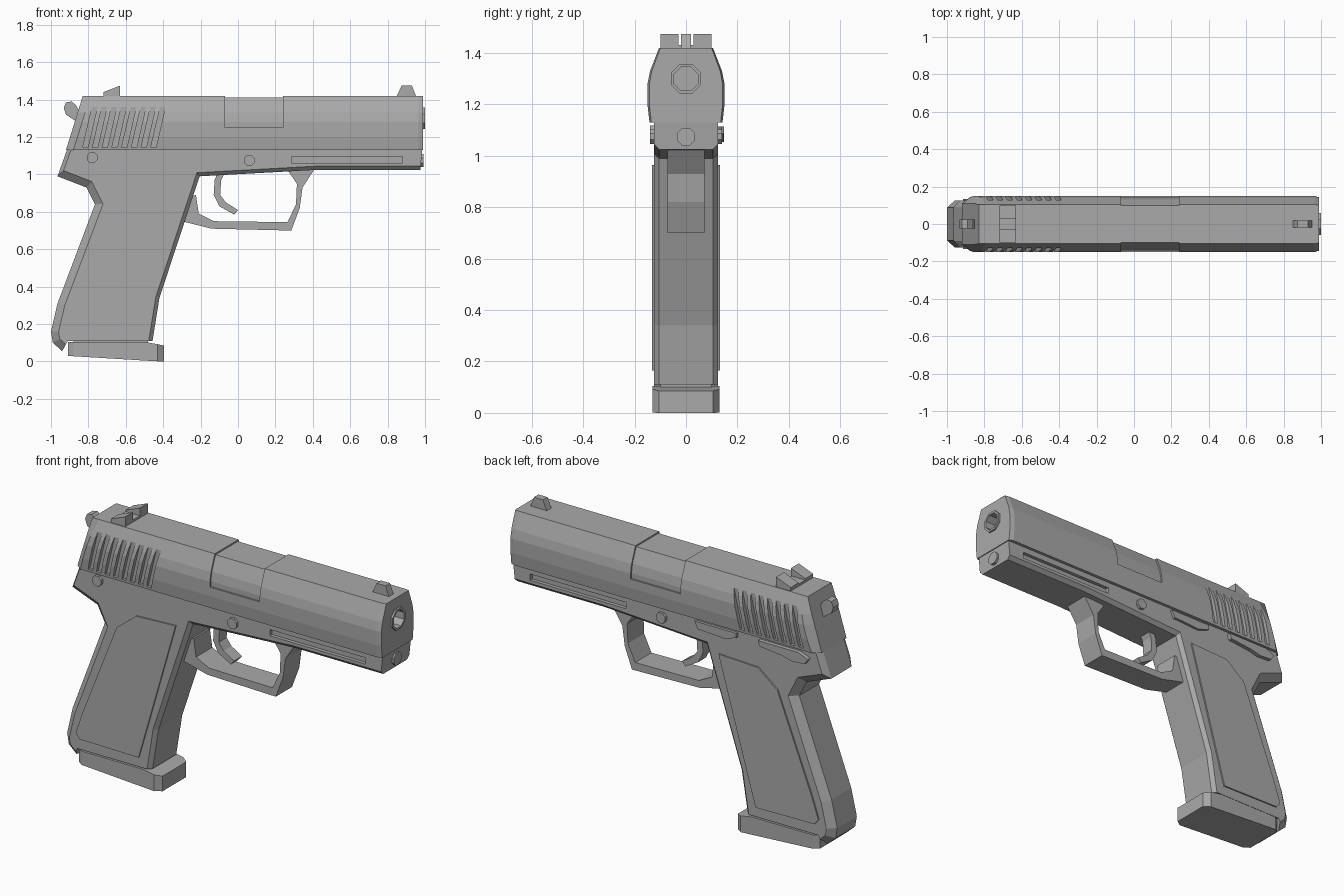
import bpy, bmesh, math
from mathutils import Matrix

cube = bpy.data.objects.get("Cube")
if cube:
    bpy.data.objects.remove(cube, do_unlink=True)

GREY = (0.4, 0.4, 0.4, 1)
grey = bpy.data.materials.new("plain_grey")
grey.use_nodes = True
grey.diffuse_color = GREY
bsdf = next(n for n in grey.node_tree.nodes if n.type == 'BSDF_PRINCIPLED')
bsdf.inputs["Base Color"].default_value = GREY
bsdf.inputs["Roughness"].default_value = 0.6


def finish(name, bm):
    bmesh.ops.recalc_face_normals(bm, faces=bm.faces)
    mesh = bpy.data.meshes.new(name)
    bm.to_mesh(mesh)
    bm.free()
    mesh.materials.append(grey)
    obj = bpy.data.objects.new(name, mesh)
    bpy.context.collection.objects.link(obj)
    return obj


def add_prism(bm, pts, y0, y1):
    """Extrude a side outline (x, z) from y0 to y1."""
    a = [bm.verts.new((x, y0, z)) for x, z in pts]
    b = [bm.verts.new((x, y1, z)) for x, z in pts]
    bm.faces.new(a)
    bm.faces.new(b[::-1])
    for i in range(len(pts)):
        j = (i + 1) % len(pts)
        bm.faces.new((a[i], b[i], b[j], a[j]))
    return a, b


def prism(name, pts, y0, y1):
    bm = bmesh.new()
    add_prism(bm, pts, y0, y1)
    return finish(name, bm)


def loft(name, sections):
    """Bridge closed rings of points and cap both ends."""
    bm = bmesh.new()
    rings = [[bm.verts.new(p) for p in s] for s in sections]
    n = len(rings[0])
    for r, s in zip(rings, rings[1:]):
        for i in range(n):
            bm.faces.new((r[i], r[(i + 1) % n], s[(i + 1) % n], s[i]))
    bm.faces.new(rings[0])
    bm.faces.new(rings[-1])
    return finish(name, bm)


def octagon(name, radius, depth, centre, axis):
    bm = bmesh.new()
    turn = Matrix.Rotation(math.pi / 2, 4, 'Y' if axis == 'X' else 'X')
    spin = Matrix.Rotation(math.pi / 8, 4, 'Z')
    bmesh.ops.create_cone(bm, cap_ends=True, segments=8, radius1=radius, radius2=radius,
                          depth=depth, matrix=Matrix.Translation(centre) @ turn @ spin)
    return finish(name, bm)


def apply(obj, mod):
    bpy.context.view_layer.objects.active = obj
    bpy.ops.object.modifier_apply(modifier=mod.name)


def cut(obj, cutter):
    mod = obj.modifiers.new("cut", 'BOOLEAN')
    mod.operation, mod.solver, mod.object = 'DIFFERENCE', 'EXACT', cutter
    apply(obj, mod)
    bpy.data.objects.remove(cutter, do_unlink=True)


def rect(x0, x1, z0, z1):
    return [(x0, z0), (x1, z0), (x1, z1), (x0, z1)]


# Slide: chamfered cross-section, sloping rear, slightly tapered ends
half = [(0.142, 1.13), (0.15, 1.2), (0.15, 1.28), (0.14, 1.33), (0.105, 1.42)]
section = half + [(-y, z) for y, z in reversed(half)]


def rear_x(z):
    return -0.83 - 0.31 * (1.42 - z)


slide = loft("slide", [
    [(rear_x(z), max(-0.11, min(0.11, y)), z) for y, z in section],
    [(rear_x(z) + 0.04, y, z) for y, z in section],
    [(0.965, y, z) for y, z in section],
    [(0.99, y * 0.95, z) for y, z in section]])

# Slanted grip grooves on both sides of the slide
bm = bmesh.new()
for side in (-1, 1):
    for i in range(8):
        x = -0.83 + i * 0.052
        groove = [(x, 1.145), (x + 0.028, 1.145), (x + 0.08, 1.37), (x + 0.052, 1.37)]
        add_prism(bm, groove, side * 0.128, side * 0.2)
cut(slide, finish("groove_cutter", bm))

# Ejection opening with the barrel hood set just below the slide surface
cut(slide, prism("port_cutter", rect(-0.07, 0.24, 1.25, 1.5), -0.2, 0.2))
hood_section = [(y * 0.94, min(max(z, 1.24), 1.412)) for y, z in section if z > 1.25]
y_low = hood_section[0][0]
hood_section = [(y_low, 1.24)] + hood_section + [(-y_low, 1.24)]
loft("barrel_hood", [[(x, y, z) for y, z in hood_section] for x in (-0.07, 0.24)])

# Muzzle
cut(slide, octagon("muzzle_cutter", 0.058, 0.4, (0.9, 0, 1.3), 'X'))
barrel = octagon("barrel", 0.063, 0.3, (0.85, 0, 1.3), 'X')
cut(barrel, octagon("bore_cutter", 0.05, 0.4, (0.95, 0, 1.3), 'X'))
octagon("guide_rod", 0.037, 0.1, (0.942, 0, 1.075), 'X')

# Sights
rear_sight = prism("rear_sight",
                   [(-0.72, 1.41), (-0.72, 1.44), (-0.63, 1.475), (-0.63, 1.41)], -0.1, 0.1)
cut(rear_sight, prism("notch_cutter", rect(-0.8, -0.5, 1.432, 1.6), -0.03, 0.03))
prism("front_sight", [(0.845, 1.41), (0.875, 1.475), (0.93, 1.475), (0.955, 1.41)], -0.02, 0.02)

# Hammer
prism("hammer", [(-0.83, 1.25), (-0.86, 1.28), (-0.92, 1.32), (-0.932, 1.355), (-0.92, 1.385),
                 (-0.89, 1.39), (-0.865, 1.37), (-0.84, 1.32)], -0.025, 0.025)

# Frame and grip in one outline, with wider chamfers along the back
outline = [(-0.915, 1.13), (-0.965, 0.99), (-0.81, 0.93), (-0.765, 0.84), (-0.965, 0.31),
           (-1.0, 0.16), (-0.99, 0.1), (-0.94, 0.055), (-0.91, 0.11), (-0.457, 0.11),
           (-0.42, 0.34), (-0.205, 0.99), (0.43, 1.025), (0.975, 1.025), (0.985, 1.13)]
bm = bmesh.new()
weight = bm.edges.layers.float.new("bevel_weight_edge")
for ring in add_prism(bm, outline, -0.125, 0.125):
    for i in range(len(ring) - 2):
        edge = bm.edges.get((ring[i], ring[i + 1]))
        if i in (7, 8):
            continue
        edge[weight] = 1.0 if 1 <= i <= 6 else 0.5
frame = finish("frame", bm)
bevel = frame.modifiers.new("chamfer", 'BEVEL')
bevel.limit_method, bevel.width, bevel.segments = 'WEIGHT', 0.04, 1
apply(frame, bevel)

# Long side slots, grip panels and frame pins
panel = [(-0.54, 0.955), (-0.295, 0.965), (-0.47, 0.355), (-0.525, 0.165),
         (-0.89, 0.17), (-0.915, 0.2), (-0.87, 0.33), (-0.66, 0.86)]
for side, label in ((-1, "right"), (1, "left")):
    cut(frame, prism("slot_cutter", rect(0.285, 0.88, 1.062, 1.097), side * 0.105, side * 0.2))
    prism(label + "_grip_panel", panel, side * 0.11, side * 0.133)
    octagon(label + "_frame_pin", 0.031, 0.04, (0.06, side * 0.12, 1.075), 'Y')
octagon("safety_pin", 0.031, 0.04, (-0.78, -0.12, 1.09), 'Y')

# Controls on the left side
prism("slide_stop", [(-0.15, 1.115), (-0.17, 1.075), (-0.34, 1.065), (-0.41, 1.09), (-0.41, 1.115)],
      0.11, 0.14)
prism("safety_lever", [(-0.55, 1.115), (-0.56, 1.085), (-0.7, 1.07), (-0.76, 1.055),
                       (-0.84, 1.06), (-0.86, 1.09), (-0.8, 1.115)], 0.11, 0.148)

# Trigger guard and trigger
outer = [(0.41, 1.03), (0.345, 0.93), (0.33, 0.82), (0.285, 0.7), (-0.14, 0.71), (-0.3, 0.75)]
inner = [(-0.27, 0.88), (-0.225, 0.89), (-0.21, 0.79), (-0.13, 0.75), (0.265, 0.745),
         (0.31, 0.84), (0.315, 0.95), (0.26, 1.03)]
prism("trigger_guard", outer + inner, -0.072, 0.072)
prism("trigger", [(-0.1, 1.03), (-0.125, 0.97), (-0.13, 0.89), (-0.1, 0.83), (-0.02, 0.785),
                  (0.0, 0.81), (-0.065, 0.85), (-0.095, 0.89), (-0.09, 0.97), (-0.06, 1.03)],
      -0.035, 0.035)

# Magazine and its base, narrowed at the toe
prism("magazine", rect(-0.88, -0.48, 0.09, 0.14), -0.1, 0.1)
base = []
for x, top, bottom, w in ((-0.91, 0.105, 0.03, 0.11), (-0.88, 0.105, 0.028, 0.13),
                          (-0.5, 0.105, 0.005, 0.13), (-0.43, 0.092, 0.001, 0.13),
                          (-0.395, 0.085, 0.0, 0.105)):
    base.append([(x, -w, bottom), (x, w, bottom), (x, w, top), (x, -w, top)])
loft("magazine_base", base)
